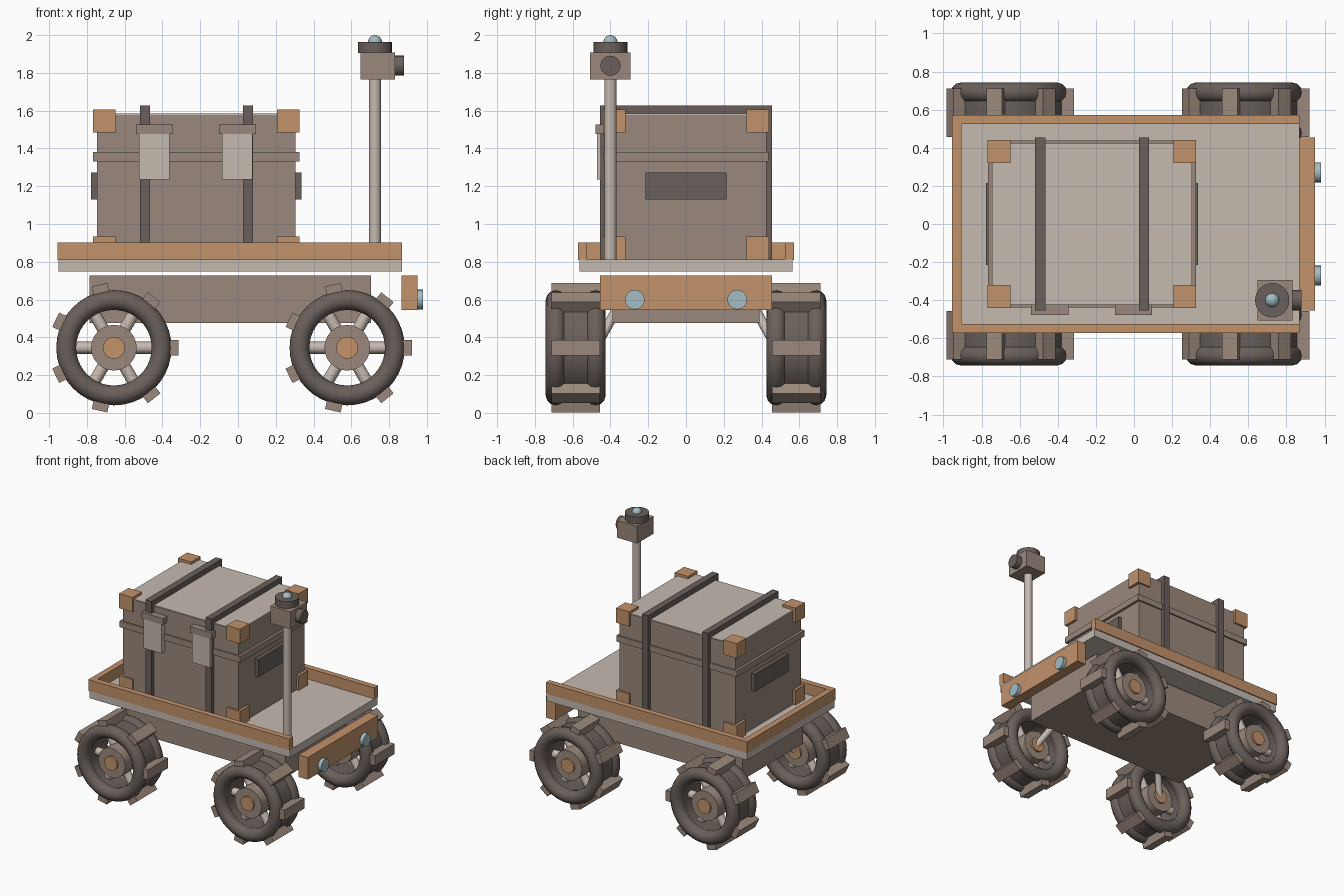
import bpy, bmesh, math
from mathutils import Vector, Matrix

if "Cube" in bpy.data.objects:
    bpy.data.objects.remove(bpy.data.objects["Cube"])


def material(name, rgb):
    def lin(c):
        c /= 255
        return c / 12.92 if c <= 0.04045 else ((c + 0.055) / 1.055) ** 2.4
    m = bpy.data.materials.new(name)
    m.diffuse_color = (*[lin(c) for c in rgb], 1)
    m.use_nodes = True
    m.node_tree.nodes["Principled BSDF"].inputs["Base Color"].default_value = m.diffuse_color
    return m


BROWN = material("taupe", (154, 137, 124))
DARK = material("dark rubber", (106, 96, 91))
PALE = material("pale metal", (197, 186, 176))
ORANGE = material("copper orange", (194, 146, 107))
GLASS = material("pale blue glass", (163, 188, 194))


def finish(name, bm, mat, smooth=False):
    bmesh.ops.recalc_face_normals(bm, faces=bm.faces)
    me = bpy.data.meshes.new(name)
    bm.to_mesh(me)
    bm.free()
    ob = bpy.data.objects.new(name, me)
    bpy.context.collection.objects.link(ob)
    me.materials.append(mat)
    if smooth:
        bpy.ops.object.select_all(action='DESELECT')
        ob.select_set(True)
        bpy.context.view_layer.objects.active = ob
        bpy.ops.object.shade_smooth_by_angle(angle=math.radians(40))
    return ob


def add_box(bm, lo, hi, matrix=Matrix()):
    lo, hi = Vector(lo), Vector(hi)
    size = Matrix.Diagonal((*(hi - lo), 1))
    bmesh.ops.create_cube(bm, size=1, matrix=matrix @ Matrix.Translation((lo + hi) / 2) @ size)


def box(name, x, y, z, mat):
    bm = bmesh.new()
    add_box(bm, (x[0], y[0], z[0]), (x[1], y[1], z[1]))
    return finish(name, bm, mat)


def add_rod(bm, a, b, r, seg=16):
    a, b = Vector(a), Vector(b)
    turn = (b - a).to_track_quat('Z', 'Y').to_matrix().to_4x4()
    bmesh.ops.create_cone(bm, cap_ends=True, segments=seg, radius1=r, radius2=r,
                          depth=(b - a).length, matrix=Matrix.Translation((a + b) / 2) @ turn)


def rod(name, a, b, r, mat, seg=24):
    bm = bmesh.new()
    add_rod(bm, a, b, r, seg)
    return finish(name, bm, mat, True)


def add_ring(bm, centre, profile, seg=40):
    """Sweep a closed (radius, y) profile around the y axis."""
    loops = []
    for i in range(seg):
        t = 2 * math.pi * i / seg
        loops.append([bm.verts.new(centre + Vector((r * math.cos(t), y, r * math.sin(t))))
                      for r, y in profile])
    n = len(profile)
    for i in range(seg):
        p, q = loops[i], loops[(i + 1) % seg]
        for j in range(n):
            k = (j + 1) % n
            bm.faces.new((p[j], p[k], q[k], q[j]))


def wheel(tag, x, side):
    c = Vector((x, 0.584 * side, 0.345))
    across = Vector((0, 1, 0))
    # Tyre: two round sidewalls joined by a recessed band
    bm = bmesh.new()
    for s in (-1, 1):
        add_ring(bm, c, [(0.2525 + 0.0525 * math.cos(math.pi * k / 6),
                          0.106 * s + 0.0525 * math.sin(math.pi * k / 6)) for k in range(12)])
    add_ring(bm, c, [(0.21, -0.11), (0.28, -0.11), (0.28, 0.11), (0.21, 0.11)])
    finish(tag + "_tyre", bm, DARK, True)
    # Seven tread blocks
    bm = bmesh.new()
    for i in range(7):
        m = Matrix.Translation(c) @ Matrix.Rotation(-2 * math.pi * i / 7, 4, 'Y')
        add_box(bm, (0.27, -0.128, -0.042), (0.342, 0.128, 0.042), m)
    finish(tag + "_treads", bm, BROWN)
    # Six spokes, hub and cap
    bm = bmesh.new()
    for i in range(6):
        d = Vector((math.cos(i * math.pi / 3), 0, math.sin(i * math.pi / 3)))
        add_rod(bm, c + d * 0.09, c + d * 0.225, 0.032, 12)
    finish(tag + "_spokes", bm, PALE, True)
    rod(tag + "_hub", c - across * 0.11, c + across * 0.11, 0.121, BROWN)
    rod(tag + "_hub_cap", c - across * 0.125, c + across * 0.125, 0.058, ORANGE)
    # Strut leaning up and inward to the chassis
    inward = -0.12 if x > 0 else 0.12
    rod(tag + "_strut", (x, 0.48 * side, 0.345), (x + inward, 0.36 * side, 0.56), 0.026, PALE, 12)


for xn, x in (("rear", -0.657), ("front", 0.578)):
    for yn, s in (("right", -1), ("left", 1)):
        wheel(xn + "_" + yn, x, s)

# Chassis, deck and rails
box("chassis", (-0.785, 0.705), (-0.39, 0.39), (0.475, 0.727), BROWN)
box("deck", (-0.95, 0.868), (-0.565, 0.565), (0.748, 0.812), PALE)
for s in (-1, 1):
    box("side_rail", (-0.955, 0.868), sorted((0.525 * s, 0.573 * s)), (0.81, 0.902), ORANGE)
box("rear_rail", (-0.955, -0.905), (-0.527, 0.527), (0.81, 0.901), ORANGE)

# Bumper and headlights
box("bumper", (0.866, 0.95), (-0.454, 0.454), (0.546, 0.727), ORANGE)
for s in (-1, 1):
    rod("headlight", (0.93, 0.271 * s, 0.6), (0.98, 0.271 * s, 0.6), 0.052, GLASS)

# Chest with pale lid panel and trim band
CX = -0.221
box("chest", (CX - 0.525, CX + 0.525), (-0.425, 0.425), (0.81, 1.578), BROWN)
box("lid_panel", (CX - 0.525, CX + 0.525), (-0.422, 0.422), (1.578, 1.584), PALE)
box("trim_band", (CX - 0.546, CX + 0.546), (-0.438, 0.438), (1.33, 1.38), BROWN)

# Corner guards
bm = bmesh.new()
for x in (CX - 0.487, CX + 0.487):
    for y in (-0.38, 0.38):
        for z in (0.873, 1.545):
            add_box(bm, (x - 0.06, y - 0.06, z - 0.06), (x + 0.06, y + 0.06, z + 0.06))
finish("corner_guards", bm, ORANGE)

# Straps wrapping the chest
for x in (-0.492, 0.053):
    box("strap", (x - 0.027, x + 0.027), (-0.455, 0.455), (0.812, 1.627), DARK)

# Side handles
for s in (-1, 1):
    box("side_handle", sorted((CX + 0.515 * s, CX + 0.556 * s)), (-0.215, 0.215), (1.13, 1.273), DARK)

# Latches with their hinge bars
for x in (-0.443, -0.003):
    box("latch_plate", (x - 0.081, x + 0.081), (-0.472, -0.42), (1.235, 1.478), PALE)
    box("latch_bar", (x - 0.098, x + 0.098), (-0.478, -0.42), (1.476, 1.528), BROWN)

# Sensor mast and head
MX, MY = 0.725, -0.4
rod("mast", (MX, MY, 0.81), (MX, MY, 1.78), 0.032, PALE)
box("sensor_head", (0.648, 0.831), (MY - 0.107, MY + 0.107), (1.766, 1.908), BROWN)
rod("sensor_disc", (MX, MY, 1.906), (MX, MY, 1.964), 0.09, DARK)
rod("sensor_lens", (0.82, MY, 1.838), (0.88, MY, 1.838), 0.053, DARK)
bm = bmesh.new()
bmesh.ops.create_uvsphere(bm, u_segments=20, v_segments=12, radius=0.037,
                          matrix=Matrix.Translation((MX, MY, 1.963)))
finish("beacon", bm, GLASS, True)
